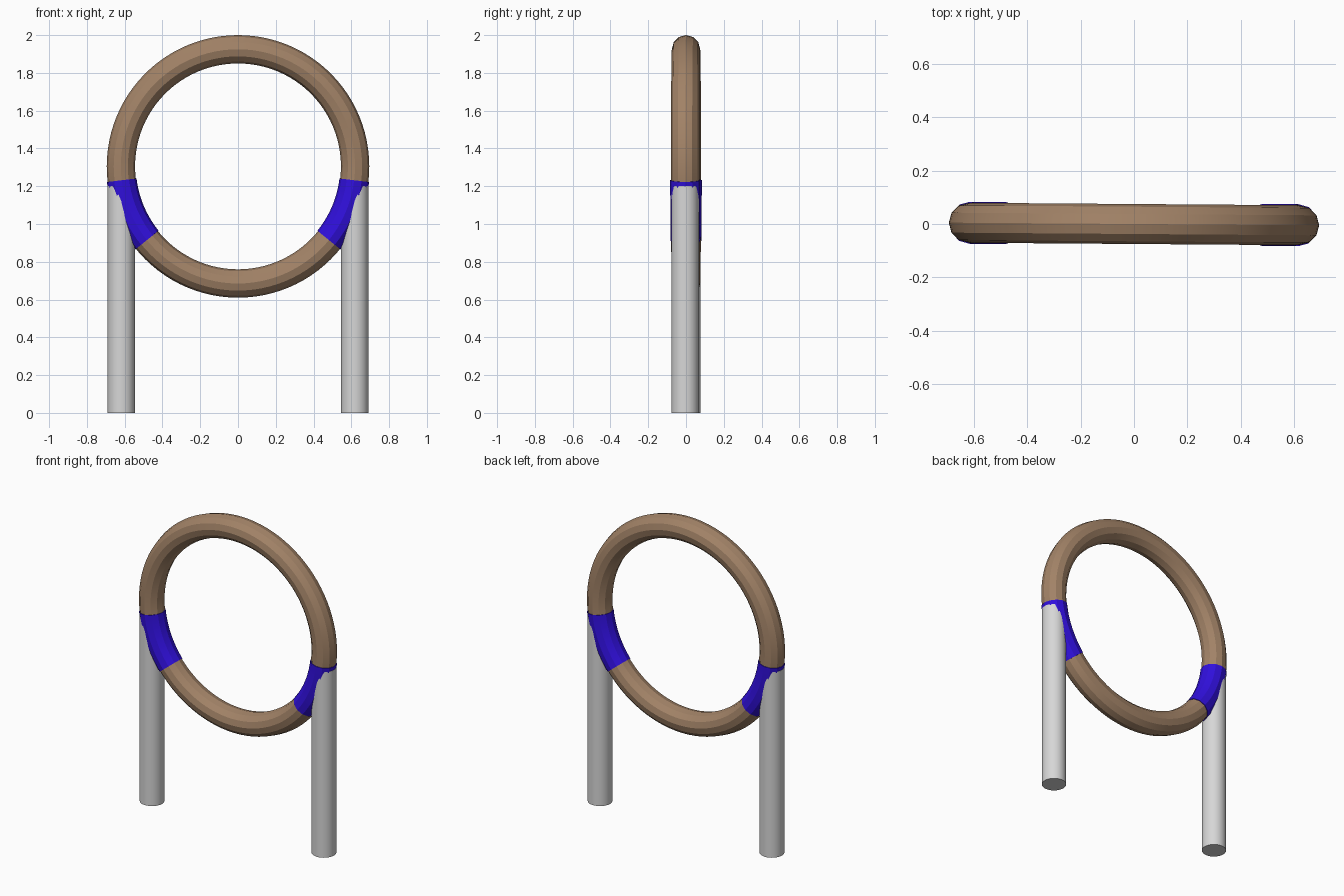
import bpy, bmesh, math
from mathutils import Matrix, Vector

if "Cube" in bpy.data.objects:
    bpy.data.objects.remove(bpy.data.objects["Cube"])

RING_R, RING_Z = 0.62, 1.305
YAW = Matrix.Rotation(-0.0073, 4, 'Z')   # the whole piece is turned very slightly


def material(name, rgb):
    m = bpy.data.materials.new(name)
    m.diffuse_color = (*rgb, 1)
    m.use_nodes = True
    m.node_tree.nodes["Principled BSDF"].inputs["Base Color"].default_value = m.diffuse_color
    return m


tan = material("tan", (0.36, 0.225, 0.135))
blue = material("blue", (0.03, 0.005, 0.72))
grey = material("light_grey", (0.68, 0.68, 0.68))


def finish(name, bm, mat, smooth_angle):
    bmesh.ops.transform(bm, matrix=YAW, verts=bm.verts)
    bmesh.ops.recalc_face_normals(bm, faces=bm.faces)
    me = bpy.data.meshes.new(name)
    bm.to_mesh(me)
    bm.free()
    me.materials.append(mat)
    ob = bpy.data.objects.new(name, me)
    bpy.context.collection.objects.link(ob)
    bpy.ops.object.select_all(action='DESELECT')
    ob.select_set(True)
    bpy.context.view_layer.objects.active = ob
    bpy.ops.object.shade_smooth_by_angle(angle=math.radians(smooth_angle))
    return ob


def arc_tube(name, minor, a0, a1, steps, mat, sides=12):
    """Tube swept round the ring's centre from angle a0 to a1 (degrees, in the xz plane)."""
    bm = bmesh.new()
    closed = abs(a1 - a0) >= 360
    loops = []
    for i in range(steps if closed else steps + 1):
        a = math.radians(a0 + (a1 - a0) * i / steps)
        loop = []
        for j in range(sides):
            t = 2 * math.pi * j / sides
            r = RING_R + minor * math.cos(t)
            loop.append(bm.verts.new(Vector((r * math.cos(a), minor * math.sin(t),
                                             RING_Z + r * math.sin(a)))))
        loops.append(loop)
    for i in range(steps):
        p, q = loops[i], loops[(i + 1) % len(loops)]
        for j in range(sides):
            k = (j + 1) % sides
            bm.faces.new((p[j], p[k], q[k], q[j]))
    if not closed:
        bm.faces.new(loops[0])
        bm.faces.new(loops[-1])
    return finish(name, bm, mat, 25)


# Hoop
arc_tube("hoop", 0.075, 0, 360, 96, tan)

# Sleeves where the hoop meets the posts
arc_tube("right_sleeve", 0.079, -39, -6.8, 10, blue)
arc_tube("left_sleeve", 0.079, 186.8, 219, 10, blue)

# Posts, their tops hidden inside the sleeves
POST_TOP = 1.2
for side, name in ((-1, "left_post"), (1, "right_post")):
    bm = bmesh.new()
    bmesh.ops.create_cone(bm, cap_ends=True, segments=32, radius1=0.0725, radius2=0.0725,
                          depth=POST_TOP,
                          matrix=Matrix.Translation((side * 0.618, 0, POST_TOP / 2)))
    finish(name, bm, grey, 30)
